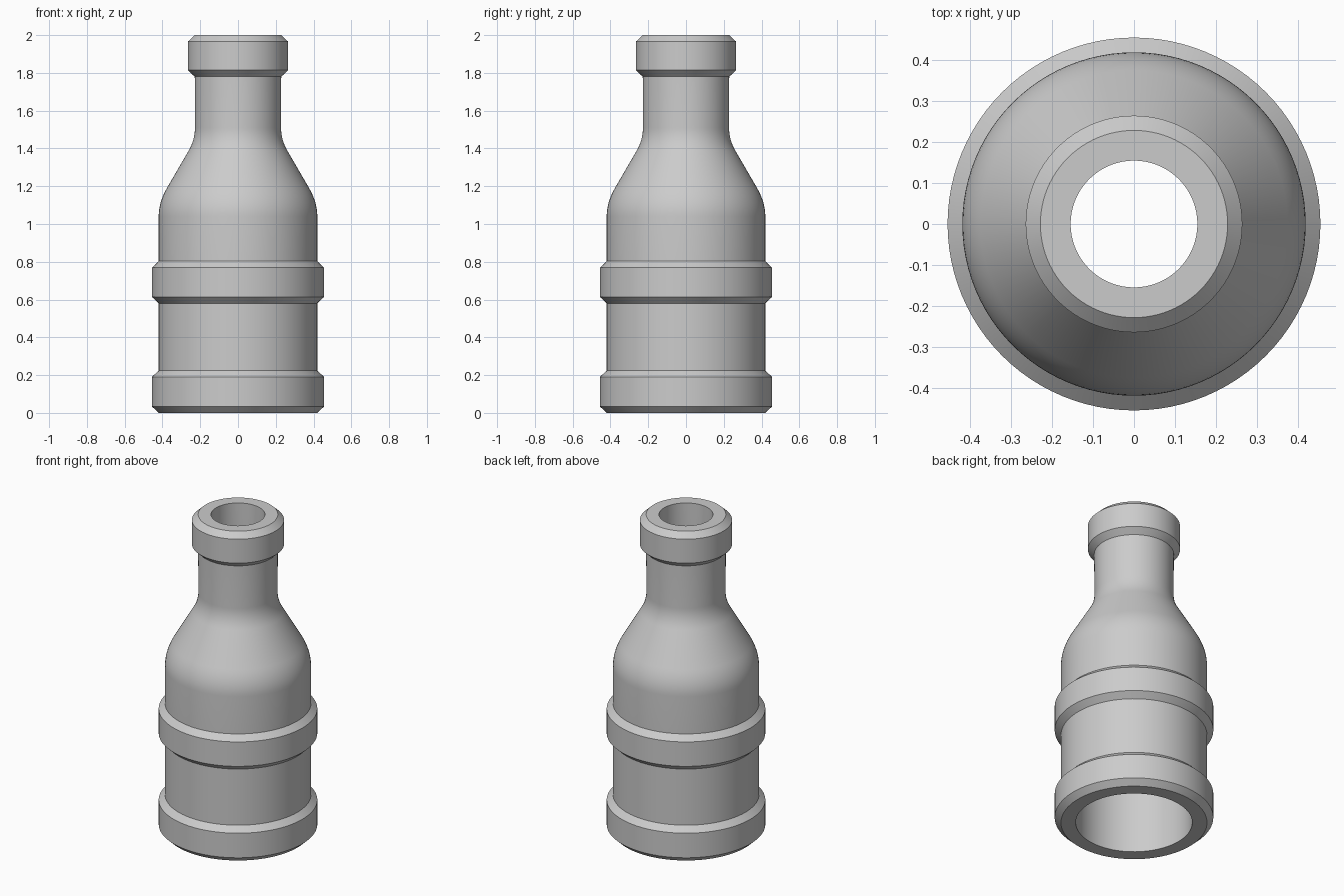
import bpy, bmesh, math

if "Cube" in bpy.data.objects:
    bpy.data.objects.remove(bpy.data.objects["Cube"])

SEGMENTS = 96


def bend(p0, c, p2, n=8):
    """Points of a rounded corner from p0 to p2 around corner c."""
    pts = []
    for i in range(n + 1):
        t = i / n
        pts.append(tuple((1 - t) ** 2 * a + 2 * t * (1 - t) * b + t * t * d
                         for a, b, d in zip(p0, c, p2)))
    return pts


def collar(r, z0, z1, lip=0.036, ch=0.034):
    """Chamfered raised band around a wall of radius r."""
    return [(r, z0), (r + lip, z0 + ch), (r + lip, z1 - ch), (r, z1)]


# outer wall, from the base rim up to the mouth
outer = collar(0.42, 0.0, 0.224) + collar(0.42, 0.58, 0.803)
outer += bend((0.42, 1.04), (0.42, 1.115), (0.376, 1.191))
outer += bend((0.262, 1.387), (0.228, 1.445), (0.228, 1.51))
outer += collar(0.229, 1.78, 2.0)

# inner wall, from the mouth down to the open base
inner = [(0.155, 2.0)]
inner += bend((0.155, 1.48), (0.155, 1.41), (0.19, 1.35))
inner += bend((0.295, 1.16), (0.335, 1.09), (0.335, 1.02))
inner += [(0.335, 0.0)]

# revolve the closed profile
profile = outer + inner
bm = bmesh.new()
rings = []
for r, z in profile:
    rings.append([bm.verts.new((r * math.cos(a), r * math.sin(a), z))
                  for a in (2 * math.pi * i / SEGMENTS for i in range(SEGMENTS))])
for k, ring in enumerate(rings):
    nxt = rings[(k + 1) % len(rings)]
    for i in range(SEGMENTS):
        j = (i + 1) % SEGMENTS
        bm.faces.new((ring[i], ring[j], nxt[j], nxt[i]))
bmesh.ops.recalc_face_normals(bm, faces=bm.faces)
mesh = bpy.data.meshes.new("bottle")
bm.to_mesh(mesh)
bm.free()

bottle = bpy.data.objects.new("bottle", mesh)
bpy.context.collection.objects.link(bottle)

# plain grey
grey = bpy.data.materials.new("grey")
grey.diffuse_color = (0.6, 0.6, 0.6, 1)
grey.use_nodes = True
grey.node_tree.nodes["Principled BSDF"].inputs["Base Color"].default_value = grey.diffuse_color
mesh.materials.append(grey)

bpy.context.view_layer.objects.active = bottle
bottle.select_set(True)
bpy.ops.object.shade_smooth_by_angle(angle=math.radians(30))
